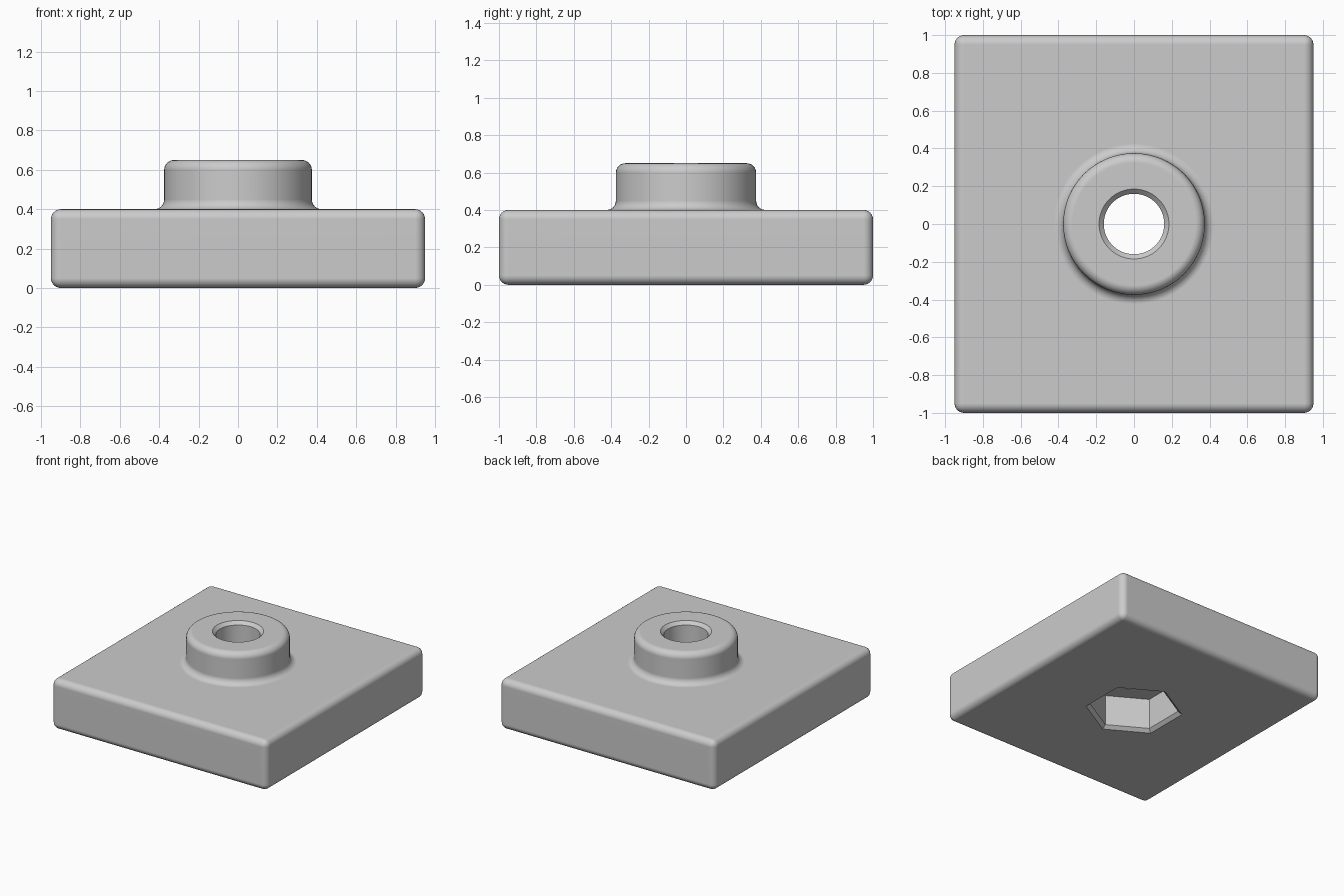
import bpy, bmesh
from math import cos, sin, pi, radians

if "Cube" in bpy.data.objects:
    bpy.data.objects.remove(bpy.data.objects["Cube"], do_unlink=True)

grey = bpy.data.materials.new("light grey")
grey.use_nodes = True
colour = (0.6, 0.6, 0.6, 1)
grey.diffuse_color = colour
grey.node_tree.nodes["Principled BSDF"].inputs["Base Color"].default_value = colour


def add_object(name, bm):
    bmesh.ops.recalc_face_normals(bm, faces=bm.faces)
    mesh = bpy.data.meshes.new(name)
    bm.to_mesh(mesh)
    bm.free()
    mesh.materials.append(grey)
    obj = bpy.data.objects.new(name, mesh)
    bpy.context.collection.objects.link(obj)
    return obj


def lathe(name, profile, sides, turn=0):
    """Closed solid from (radius, height) points, bottom to top."""
    bm = bmesh.new()
    angles = [turn + 2 * pi * i / sides for i in range(sides)]
    rings = [[bm.verts.new((r * cos(a), r * sin(a), z)) for a in angles]
             for r, z in profile]
    for low, high in zip(rings, rings[1:]):
        for i in range(sides):
            j = (i + 1) % sides
            bm.faces.new((low[i], low[j], high[j], high[i]))
    bm.faces.new(rings[0])
    bm.faces.new(rings[-1])
    return add_object(name, bm)


def arc(r, z, radius, start, end, steps=6):
    angles = [radians(start + (end - start) * i / steps) for i in range(steps + 1)]
    return [(r + radius * cos(a), z + radius * sin(a)) for a in angles]


def apply(obj, modifier):
    bpy.ops.object.select_all(action='DESELECT')
    bpy.context.view_layer.objects.active = obj
    obj.select_set(True)
    bpy.ops.object.modifier_apply(modifier=modifier.name)


def combine(obj, other, operation):
    mod = obj.modifiers.new("combine", 'BOOLEAN')
    mod.operation, mod.solver, mod.object = operation, 'EXACT', other
    apply(obj, mod)
    bpy.data.objects.remove(other, do_unlink=True)


# Rounded rectangular plate
bm = bmesh.new()
bmesh.ops.create_cube(bm, size=1)
for v in bm.verts:
    v.co = (v.co.x * 1.9, v.co.y * 2, (v.co.z + 0.5) * 0.4)
plate = add_object("mounting_plate", bm)
bevel = plate.modifiers.new("rounded edges", 'BEVEL')
bevel.width, bevel.segments = 0.05, 6
apply(plate, bevel)

# Round boss with a fillet at its foot and a rounded rim
boss = lathe("boss", [(0.425, 0.3)] + arc(0.425, 0.45, 0.05, 270, 180)
             + arc(0.325, 0.6, 0.05, 0, 90), 64)
combine(plate, boss, 'UNION')

# Chamfered bolt hole
hole = lathe("bolt_hole", [(0.16, -0.1), (0.16, 0.625), (0.185, 0.65), (0.185, 0.7)], 64)
combine(plate, hole, 'DIFFERENCE')

# Chamfered hexagonal nut pocket underneath
pocket = lathe("nut_pocket", [(0.356, -0.1), (0.356, 0), (0.327, 0.025), (0.327, 0.27)],
               6, pi / 6)
combine(plate, pocket, 'DIFFERENCE')

# Smooth rounds with crisp chamfers and flat main faces
bpy.ops.object.shade_smooth_by_angle(angle=radians(30))
weighted = plate.modifiers.new("flat main faces", 'WEIGHTED_NORMAL')
weighted.keep_sharp = True
